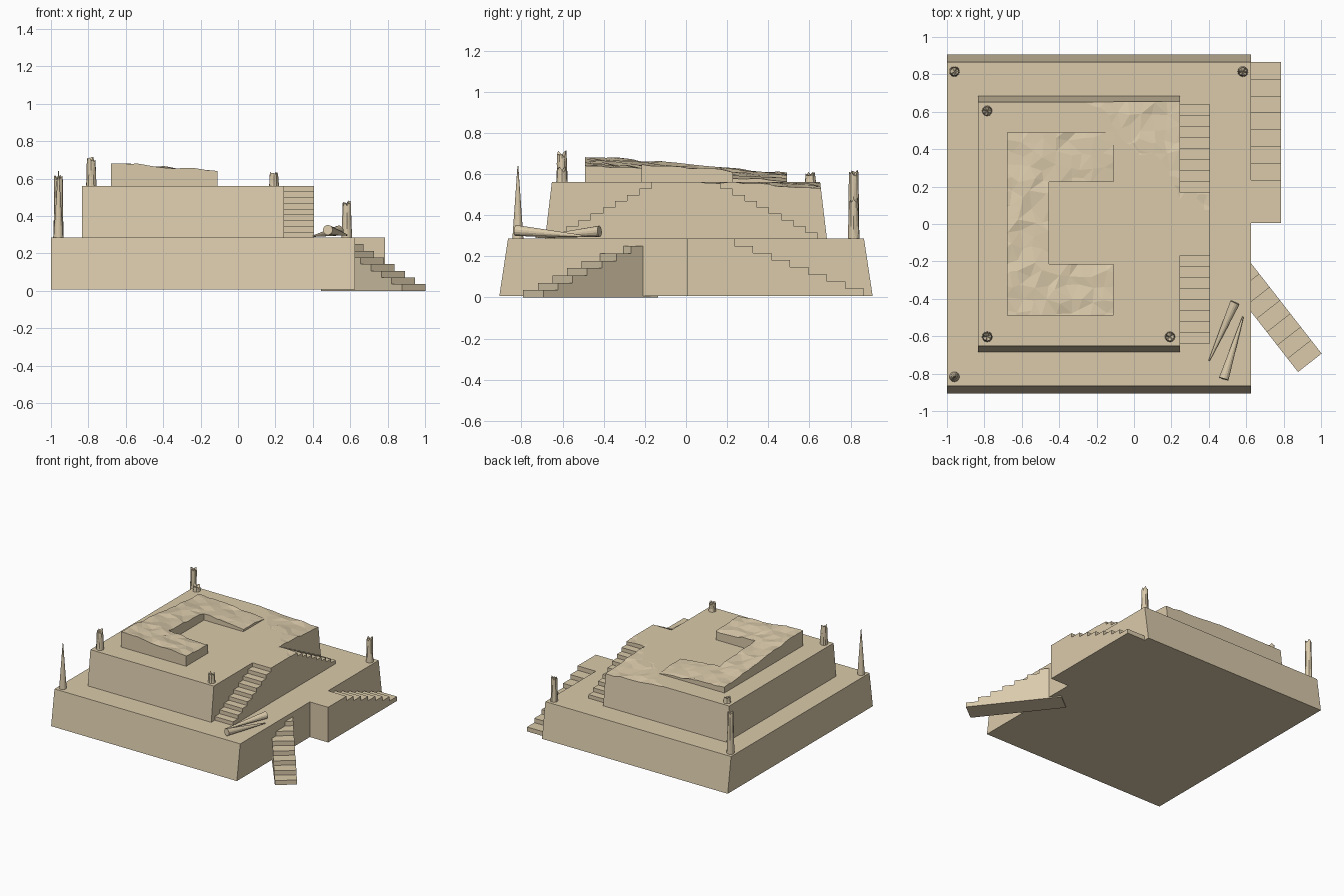
import bpy, bmesh, math, random
from mathutils import Vector, Matrix

if "Cube" in bpy.data.objects:
    bpy.data.objects.remove(bpy.data.objects["Cube"])
random.seed(4)

stone = bpy.data.materials.new("tan_stone")
stone.diffuse_color = (0.70, 0.59, 0.405, 1)
stone.use_nodes = True
stone.node_tree.nodes["Principled BSDF"].inputs["Base Color"].default_value = stone.diffuse_color


def finish(name, bm):
    bmesh.ops.recalc_face_normals(bm, faces=bm.faces[:])
    me = bpy.data.meshes.new(name)
    bm.to_mesh(me)
    bm.free()
    me.materials.append(stone)
    ob = bpy.data.objects.new(name, me)
    bpy.context.collection.objects.link(ob)
    return ob


def extrude(name, pts, offset, matrix=None):
    """Solid made by pushing a flat outline along an offset."""
    bm = bmesh.new()
    f = bm.faces.new([bm.verts.new(p) for p in pts])
    r = bmesh.ops.extrude_face_region(bm, geom=[f])
    bmesh.ops.translate(bm, vec=offset,
                        verts=[g for g in r["geom"] if isinstance(g, bmesh.types.BMVert)])
    if matrix:
        bm.transform(matrix)
    return finish(name, bm)


def stair_profile(y0, y1, run, n, z0, z1, sign):
    """Outline in the yz plane: landing y0..y1, then n steps going down."""
    rise = (z1 - z0) / (n + 1)
    pts = [(0, y0, z0), (0, y0, z1), (0, y1, z1)]
    y, z = y1, z1
    for i in range(n):
        z -= rise
        pts.append((0, y, z))
        y += sign * run
        pts.append((0, y, z))
    pts.append((0, y, z0))
    return pts


# Two tiers with sloped front and back
def tier(name, x0, x1, yb, yt, z0, z1):
    pts = [(x0, -yb, z0), (x0, yb, z0), (x0, yt, z1), (x0, -yt, z1)]
    return extrude(name, pts, (x1 - x0, 0, 0))


Z1, Z2 = 0.286, 0.56
tier("lower_tier", -1, 0.625, 0.907, 0.865, 0.008, Z1)
upper = tier("upper_tier", -0.835, 0.245, 0.685, 0.652, Z1 - 0.002, Z2)

# Double stair on the upper tier
def shift(x):
    return Matrix.Translation((x, 0, 0))


prof = stair_profile(0, 0.168, 0.059, 8, Z1 - 0.001, Z2, 1)
left = [(x, -y, z) for x, y, z in prof[1:]]
upper_stair = extrude("upper_stairs", prof[1:][::-1][:-1] + left[1:],
                      (0.162, 0, 0), shift(0.243))

# Lower stair: intact half with landing
extrude("lower_stairs", stair_profile(0.005, 0.235, 0.09, 7, 0.008, Z1, 1),
        (0.162, 0, 0), shift(0.623))

# Lower stair: broken half swung outwards
ang = math.atan2(0.375, 0.48)
fallen = stair_profile(0.09, 0.09, 0.09, 7, 0, 0.285, -1)[3:]
fallen[0] = (0, 0.165, fallen[0][2])
fallen.append((0, 0.165, 0))
drop = Vector((0.94, -0.742, 0))
length = 0.54
extrude("fallen_stairs", fallen, (0.16, 0, 0),
        Matrix.Translation(drop) @ Matrix.Rotation(ang, 4, 'Z')
        @ Matrix.Translation((-0.08, length, 0)))

# C-shaped temple wall
outline = [(-0.68, -0.49), (-0.11, -0.49), (-0.11, -0.215), (-0.455, -0.215),
           (-0.455, 0.225), (-0.11, 0.225), (-0.11, 0.49), (-0.68, 0.49)]
wall = extrude("temple_wall", [(x, y, Z2 - 0.015) for x, y in outline], (0, 0, 0.2))

# Rough sloping cutter that breaks off the top of the ruin
bm = bmesh.new()
N = 20
rows = []
for i in range(N + 1):
    row = []
    for j in range(N + 1):
        x = -0.8 + 1.3 * i / N + random.uniform(-0.02, 0.02)
        y = -0.62 + 1.42 * j / N + random.uniform(-0.02, 0.02)
        z = 0.686 - 0.075 * (x + 0.68) - 0.08 * (y + 0.49) + random.uniform(-0.008, 0.008)
        row.append(bm.verts.new((x, y, z)))
    rows.append(row)
for i in range(N):
    for j in range(N):
        bm.faces.new((rows[i][j], rows[i + 1][j], rows[i + 1][j + 1], rows[i][j + 1]))
bmesh.ops.triangulate(bm, faces=bm.faces[:])
r = bmesh.ops.extrude_face_region(bm, geom=bm.faces[:])
for v in [g for g in r["geom"] if isinstance(g, bmesh.types.BMVert)]:
    v.co.z = 1.2
cutter = finish("ruin_cutter", bm)
cutter.hide_render = True

deps = []
for ob in (upper, upper_stair, wall):
    m = ob.modifiers.new("break", 'BOOLEAN')
    m.operation, m.solver, m.object = 'DIFFERENCE', 'EXACT', cutter
    deps.append(ob)
dg = bpy.context.evaluated_depsgraph_get()
baked = [bpy.data.meshes.new_from_object(o.evaluated_get(dg)) for o in deps]
for ob, me in zip(deps, baked):
    ob.modifiers.clear()
    ob.data = me
bpy.data.objects.remove(cutter)


# Broken pillars with ragged tops
def pillar(name, x, y, z0, z1, r=0.028, sides=12):
    bm = bmesh.new()
    h = z1 - z0
    rings = []
    for k in range(4):
        ring = []
        for i in range(sides):
            a = 2 * math.pi * i / sides
            rr = r * (1 - 0.1 * k / 3) * (random.uniform(0.82, 1) if k else 1)
            z = z0 + h * k / 3
            if k == 3:
                z -= random.uniform(0, 0.035)
            elif k:
                z += random.uniform(-0.1, 0.1) * h
            ring.append(bm.verts.new((x + rr * math.cos(a), y + rr * math.sin(a), z)))
        rings.append(ring)
    rings[3][2].co.z = z1
    tip = bm.verts.new((x, y, z1 - 0.02))
    bm.faces.new(rings[0][::-1])
    for k in range(3):
        for i in range(sides):
            j = (i + 1) % sides
            bm.faces.new((rings[k][i], rings[k][j], rings[k + 1][j], rings[k + 1][i]))
    for i in range(sides):
        bm.faces.new((rings[3][i], rings[3][(i + 1) % sides], tip))
    bmesh.ops.triangulate(bm, faces=bm.faces[:])
    finish(name, bm)


for n, (x, y, z0, z1) in enumerate([
        (-0.96, 0.815, Z1, 0.62), (0.582, 0.815, Z1, 0.485),
        (-0.785, -0.603, Z2, 0.715), (-0.785, 0.605, Z2, 0.61),
        (0.192, -0.603, Z2, 0.638)]):
    pillar("broken_pillar_%d" % (n + 1), x, y, z0 - 0.003, z1)


# Pointed spires: one standing, two fallen
def spire(name, a, b, r0, r1):
    a, b = Vector(a), Vector(b)
    d = b - a
    bm = bmesh.new()
    bmesh.ops.create_cone(bm, cap_ends=True, segments=14, radius1=r0, radius2=r1, depth=d.length)
    bm.transform(Matrix.Translation((a + b) / 2) @ d.to_track_quat('Z', 'Y').to_matrix().to_4x4())
    finish(name, bm)


spire("standing_spire", (-0.96, -0.817, Z1 - 0.003), (-0.96, -0.817, 0.64), 0.027, 0.002)
spire("fallen_spire_1", (0.54, -0.42, 0.322), (0.402, -0.73, 0.292), 0.027, 0.004)
spire("fallen_spire_2", (0.48, -0.828, 0.325), (0.583, -0.495, 0.298), 0.027, 0.004)
